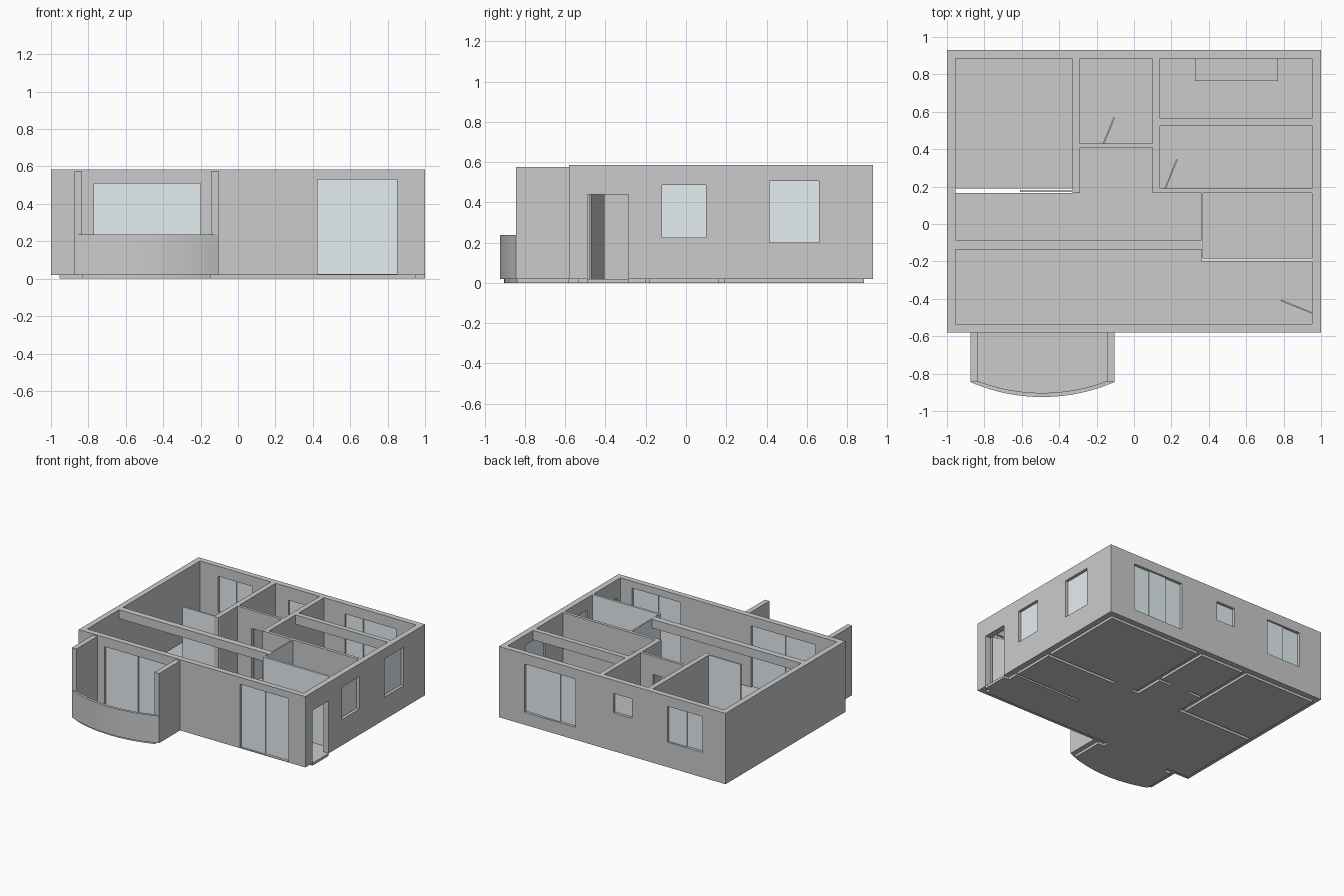
import bpy, bmesh, math
from mathutils import Vector, Matrix

if "Cube" in bpy.data.objects:
    bpy.data.objects.remove(bpy.data.objects["Cube"])

BASE, TOP, DOOR = 0.02, 0.585, 0.44

glass_mat = bpy.data.materials.new("pale_glass")
glass_mat.diffuse_color = (0.78, 0.86, 0.9, 1)
glass_mat.use_nodes = True
glass_mat.node_tree.nodes["Principled BSDF"].inputs["Base Color"].default_value = glass_mat.diffuse_color


def finish(bm, name, mat=None):
    bmesh.ops.recalc_face_normals(bm, faces=bm.faces[:])
    me = bpy.data.meshes.new(name)
    bm.to_mesh(me)
    bm.free()
    ob = bpy.data.objects.new(name, me)
    bpy.context.collection.objects.link(ob)
    if mat:
        me.materials.append(mat)
    return ob


def box(name, x0, x1, y0, y1, z0, z1, mat=None):
    bm = bmesh.new()
    bmesh.ops.create_cube(bm, size=1)
    for v in bm.verts:
        v.co = ((x0 + x1) / 2 + v.co.x * (x1 - x0),
                (y0 + y1) / 2 + v.co.y * (y1 - y0),
                (z0 + z1) / 2 + v.co.z * (z1 - z0))
    return finish(bm, name, mat)


def prism(name, pts, z0, z1):
    bm = bmesh.new()
    face = bm.faces.new([bm.verts.new((x, y, z0)) for x, y in pts])
    ext = bmesh.ops.extrude_face_region(bm, geom=[face])
    verts = [g for g in ext["geom"] if isinstance(g, bmesh.types.BMVert)]
    bmesh.ops.translate(bm, verts=verts, vec=(0, 0, z1 - z0))
    return finish(bm, name)


def wall(name, axis, u0, u1, w0, w1, openings=()):
    """Wall along x or y; openings are (u0, u1, z0, z1, number of glass panes)."""
    us = sorted({u0, u1, *[o[0] for o in openings], *[o[1] for o in openings]})
    zs = sorted({BASE, TOP, *[o[2] for o in openings], *[o[3] for o in openings]})
    place = (lambda u, w, z: (u, w, z)) if axis == "x" else (lambda u, w, z: (w, u, z))
    bm = bmesh.new()
    grid = {(u, z): bm.verts.new(place(u, w0, z)) for u in us for z in zs}
    for a, b in zip(us, us[1:]):
        for c, d in zip(zs, zs[1:]):
            mu, mz = (a + b) / 2, (c + d) / 2
            if not any(o[0] < mu < o[1] and o[2] < mz < o[3] for o in openings):
                bm.faces.new([grid[a, c], grid[b, c], grid[b, d], grid[a, d]])
    bmesh.ops.delete(bm, geom=[v for v in bm.verts if not v.link_faces], context="VERTS")
    ext = bmesh.ops.extrude_face_region(bm, geom=bm.faces[:])
    verts = [g for g in ext["geom"] if isinstance(g, bmesh.types.BMVert)]
    bmesh.ops.translate(bm, verts=verts, vec=place(0, w1 - w0, 0))
    bmesh.ops.recalc_face_normals(bm, faces=bm.faces[:])
    bmesh.ops.dissolve_limit(bm, angle_limit=0.01, verts=bm.verts[:], edges=bm.edges[:])
    finish(bm, name)
    # sliding glass panes, alternately staggered in depth
    mid = (w0 + w1) / 2
    for a, b, c, d, panes in openings:
        for i in range(panes):
            p, q = a + (b - a) * i / panes, a + (b - a) * (i + 1) / panes
            p = p - 0.008 if i else p
            s = mid - 0.008 + 0.008 * (i % 2)
            ends = (p, q, s, s + 0.008) if axis == "x" else (s, s + 0.008, p, q)
            box(name + "_glass_pane", *ends, c, d, glass_mat)


# outer walls
wall("front_wall", "x", -1, 1, -0.58, -0.535,
     [(-0.77, -0.20, BASE, 0.51, 2), (0.425, 0.85, 0.025, 0.53, 2)])
wall("back_wall", "x", -1, 1, 0.885, 0.93,
     [(-0.795, -0.49, 0.22, 0.505, 2), (-0.175, -0.01, 0.325, 0.48, 1),
      (0.325, 0.775, 0.12, 0.505, 3)])
wall("right_wall", "y", -0.535, 0.885, 0.953, 1,
     [(-0.49, -0.285, BASE, DOOR, 0), (-0.12, 0.10, 0.225, 0.485, 1),
      (0.415, 0.66, 0.20, 0.505, 1)])
wall("left_wall", "y", -0.535, 0.885, -1, -0.955)

# inner partitions
wall("left_bedroom_wall", "y", 0.165, 0.885, -0.328, -0.288)
wall("bathroom_side_wall", "y", 0.165, 0.885, 0.10, 0.14)
wall("bathroom_front_wall", "x", -0.288, 0.10, 0.408, 0.43, [(-0.165, -0.01, BASE, DOOR, 0)])
wall("right_bedroom_wall", "x", 0.14, 0.953, 0.165, 0.19, [(0.165, 0.33, BASE, DOOR, 0)])

# ceiling beams
box("living_room_beam", -0.955, 0.36, -0.135, -0.085, 0.515, TOP)
box("right_bedroom_beam", 0.14, 0.953, 0.525, 0.565, 0.51, TOP)

# glass partitions
box("kitchen_front_glass", 0.36, 0.953, -0.2, -0.183, BASE, TOP, glass_mat)
box("kitchen_side_glass", 0.36, 0.37, -0.183, 0.165, BASE, TOP, glass_mat)
box("sliding_partition", -0.61, -0.288, 0.17, 0.183, BASE, TOP, glass_mat)

# low bench below the wide back window
box("window_bench", 0.325, 0.77, 0.765, 0.885, BASE, 0.12)


# open door leaves
def door(name, x0, y0, x1, y1):
    d = Vector((x1 - x0, y1 - y0, 0))
    ob = box(name, 0, d.length, -0.004, 0.004, BASE, DOOR)
    ob.data.transform(Matrix.Translation((x0, y0, 0)) @
                      Matrix.Rotation(math.atan2(d.y, d.x), 4, "Z"))


door("entry_door", 0.95, -0.475, 0.785, -0.408)
door("bathroom_door", -0.163, 0.43, -0.105, 0.57)
door("bedroom_door", 0.167, 0.19, 0.23, 0.345)

# floor slabs, with gaps under the partitions
floors = {
    "living_floor": (-0.955, 0.953, -0.535, -0.2),
    "dining_floor": (-0.955, 0.36, -0.2, 0.165),
    "kitchen_floor": (0.36, 0.953, -0.183, 0.165),
    "hall_floor": (-0.288, 0.10, 0.165, 0.408),
    "bathroom_floor": (-0.288, 0.10, 0.43, 0.885),
    "right_bedroom_floor": (0.14, 0.953, 0.19, 0.885),
    "left_bedroom_floor": (-0.955, -0.328, 0.19, 0.885),
    "bedroom_threshold": (0.165, 0.33, 0.165, 0.19),
    "bathroom_threshold": (-0.165, -0.01, 0.408, 0.43),
    "entry_threshold": (0.953, 1.0, -0.49, -0.285),
    "balcony_threshold": (-0.77, -0.20, -0.58, -0.535),
}
for name, r in floors.items():
    box(name, *r, 0, BASE)

# balcony with curved parapet
CX = -0.49


def arc(half, y_end, y_mid, n=24):
    sag = y_end - y_mid
    r = (half * half + sag * sag) / (2 * sag)
    t = math.asin(half / r)
    return [(CX + r * math.sin(-t + 2 * t * i / n),
             y_mid + r - r * math.cos(-t + 2 * t * i / n)) for i in range(n + 1)]


inner = arc(0.345, -0.84, -0.903)
prism("balcony_floor", inner + [(CX + 0.345, -0.58), (CX - 0.345, -0.58)], 0, BASE)
parapet = prism("balcony_parapet", arc(0.385, -0.845, -0.925) + inner[::-1], BASE, 0.237)
for s in (-1, 1):
    a, b = sorted((CX + s * 0.345, CX + s * 0.385))
    box("balcony_side_wall", a, b, -0.845, -0.58, BASE, 0.575)

bpy.context.view_layer.objects.active = parapet
parapet.select_set(True)
bpy.ops.object.shade_smooth_by_angle(angle=math.radians(30))
